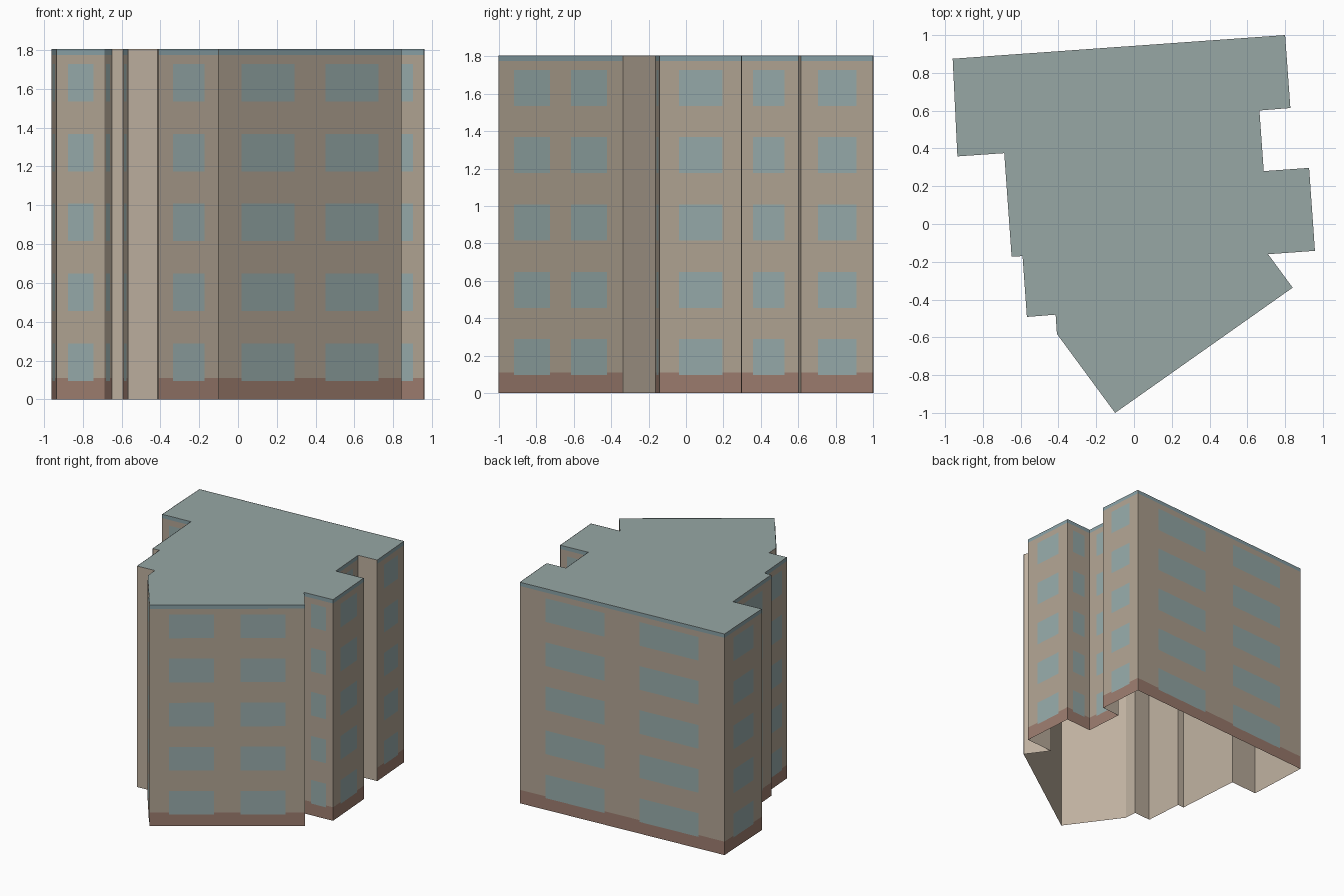
import bpy
import bmesh
from mathutils import Vector

cube = bpy.data.objects.get("Cube")
if cube:
    bpy.data.objects.remove(cube, do_unlink=True)

HEIGHT = 1.805
PLINTH_TOP = 0.11
CORNICE_BOTTOM = 1.775
FLOORS, FLOOR_PITCH = 5, 0.36
SILL, HEAD = 0.095, 0.288
PANEL_GAP = 0.002


def material(name, *rgb):
    """Flat material from display colour values."""
    linear = [((c / 255 + 0.055) / 1.055) ** 2.4 for c in rgb] + [1.0]
    mat = bpy.data.materials.new(name)
    mat.use_nodes = True
    mat.diffuse_color = linear
    mat.node_tree.nodes["Principled BSDF"].inputs["Base Color"].default_value = linear
    return mat


PLAIN = material("plain plaster", 190, 176, 159)
FACADE = material("facade plaster", 177, 164, 147)
GLASS = material("window glass", 151, 171, 170)
PLINTH = material("brown plinth", 157, 125, 111)
ROOF = material("roof grey", 151, 167, 165)
CORNICE = material("cornice blue grey", 137, 161, 166)


def make_object(name, bm, mats):
    mesh = bpy.data.meshes.new(name)
    bm.to_mesh(mesh)
    bm.free()
    for mat in mats:
        mesh.materials.append(mat)
    obj = bpy.data.objects.new(name, mesh)
    bpy.context.collection.objects.link(obj)
    return obj


# Footprint corners, counter-clockwise from the back -x corner,
# each with the window spans along the wall that starts there
ONE = [(0.24, 0.77)]
TWO = [(0.125, 0.415), (0.585, 0.875)]
footprint = [
    (-0.96, 0.875, ONE), (-0.935, 0.358, ONE), (-0.687, 0.375, ONE),
    (-0.648, -0.173, None), (-0.59, -0.17, ONE), (-0.567, -0.492, None),
    (-0.415, -0.48, None), (-0.408, -0.582, ONE), (-0.1, -1.0, TWO),
    (0.84, -0.337, None), (0.71, -0.16, ONE), (0.958, -0.142, ONE),
    (0.927, 0.297, ONE), (0.687, 0.28, ONE), (0.664, 0.601, None),
    (0.828, 0.614, ONE), (0.80, 1.0, TWO),
]
corners = [Vector((x, y, 0)) for x, y, _ in footprint]
up = Vector((0, 0, HEIGHT))

# Plain outer shell, open underneath, with a flat roof
bm = bmesh.new()
low = [bm.verts.new(c) for c in corners]
high = [bm.verts.new(c + up) for c in corners]
for i in range(len(corners)):
    j = (i + 1) % len(corners)
    bm.faces.new((low[i], low[j], high[j], high[i]))
bm.faces.new(high).material_index = 1
make_object("building_shell", bm, [PLAIN, ROOF])

# Horizontal cuts shared by every facade
storeys = [(SILL + k * FLOOR_PITCH, HEAD + k * FLOOR_PITCH) for k in range(FLOORS)]
levels = sorted([0, PLINTH_TOP, CORNICE_BOTTOM, HEIGHT] + [z for s in storeys for z in s])


def inside(value, spans):
    return any(a < value < b for a, b in spans)


def facade(name, start, end, spans):
    """Thin wall panel divided into plinth, plaster, windows and cornice."""
    along = end - start
    out = Vector((along.y, -along.x, 0)).normalized() * PANEL_GAP
    cuts = [0] + [u for s in spans for u in s] + [1]
    bm = bmesh.new()
    grid = [[bm.verts.new(start + out + along * u + Vector((0, 0, z))) for u in cuts]
            for z in levels]
    for r in range(len(levels) - 1):
        z = (levels[r] + levels[r + 1]) / 2
        for c in range(len(cuts) - 1):
            u = (cuts[c] + cuts[c + 1]) / 2
            face = bm.faces.new((grid[r][c], grid[r][c + 1],
                                 grid[r + 1][c + 1], grid[r + 1][c]))
            if inside(u, spans) and inside(z, storeys):
                face.material_index = 1
            elif z < PLINTH_TOP:
                face.material_index = 2
            elif z > CORNICE_BOTTOM:
                face.material_index = 3
    make_object(name, bm, [FACADE, GLASS, PLINTH, CORNICE])


# Windowed facades; the remaining walls stay plain
for i, (_, _, spans) in enumerate(footprint):
    if spans:
        facade(f"facade_{i + 1}", corners[i], corners[(i + 1) % len(corners)], spans)
